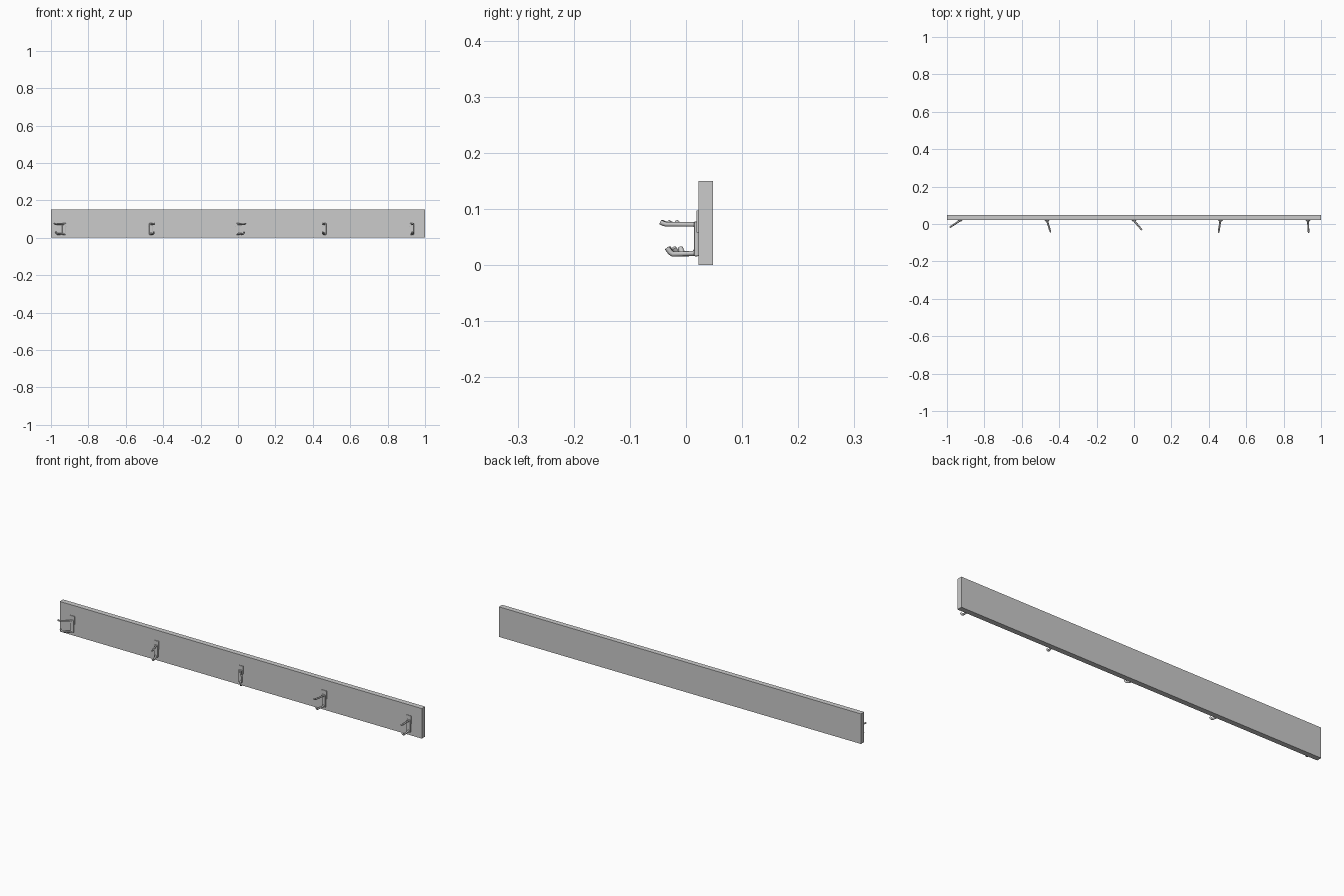
import bpy, math
from mathutils import Vector, Matrix

if "Cube" in bpy.data.objects:
    bpy.data.objects.remove(bpy.data.objects["Cube"])

def box(name, lo, hi, bevel=0):
    bpy.ops.mesh.primitive_cube_add(size=1, location=[(a + b) / 2 for a, b in zip(lo, hi)])
    o = bpy.context.object
    o.name = name
    o.scale = [b - a for a, b in zip(lo, hi)]
    bpy.ops.object.transform_apply(location=False, rotation=False, scale=True)
    if bevel:
        m = o.modifiers.new("bevel", 'BEVEL')
        m.width, m.segments = bevel, 2
    return o

def rod(name, pts, radius, x, yaw):
    # Round bar along a path in the hook's own vertical plane, then swivelled
    cu = bpy.data.curves.new(name, 'CURVE')
    cu.dimensions = '3D'
    cu.bevel_depth, cu.bevel_resolution, cu.use_fill_caps = radius, 2, True
    sp = cu.splines.new('POLY')
    sp.points.add(len(pts) - 1)
    for p, (d, z) in zip(sp.points, pts):
        p.co = (d * math.sin(yaw), -d * math.cos(yaw), z, 1)
    sp.use_smooth = True
    o = bpy.data.objects.new(name, cu)
    o.location = (x, 0.018, 0)
    bpy.context.collection.objects.link(o)

# Backing board
box("board", (-1, 0.022, 0), (1, 0.048, 0.15))

# Five swivelled double hooks: position and yaw in degrees
upper = [(0, 0.070), (0.004, 0.073), (0.054, 0.073), (0.059, 0.0745), (0.064, 0.077)]
lower = [(0, 0.026), (0.004, 0.021), (0.042, 0.020), (0.046, 0.023), (0.052, 0.031)]
for x, deg in ((-0.93, -57), (-0.465, 17), (0, 40), (0.462, -9), (0.93, 3)):
    yaw = math.radians(deg)
    # Fixing plate and upright
    box("hook_plate", (x - 0.014, 0.0185, 0.058), (x + 0.014, 0.0225, 0.098), 0.001)
    box("hook_upright", (x - 0.010, 0.0145, 0.016), (x + 0.010, 0.0225, 0.078), 0.002)
    # Coat arm above, small arm below
    rod("upper_arm", upper, 0.0042, x, yaw)
    rod("lower_arm", lower, 0.0048, x, yaw)
